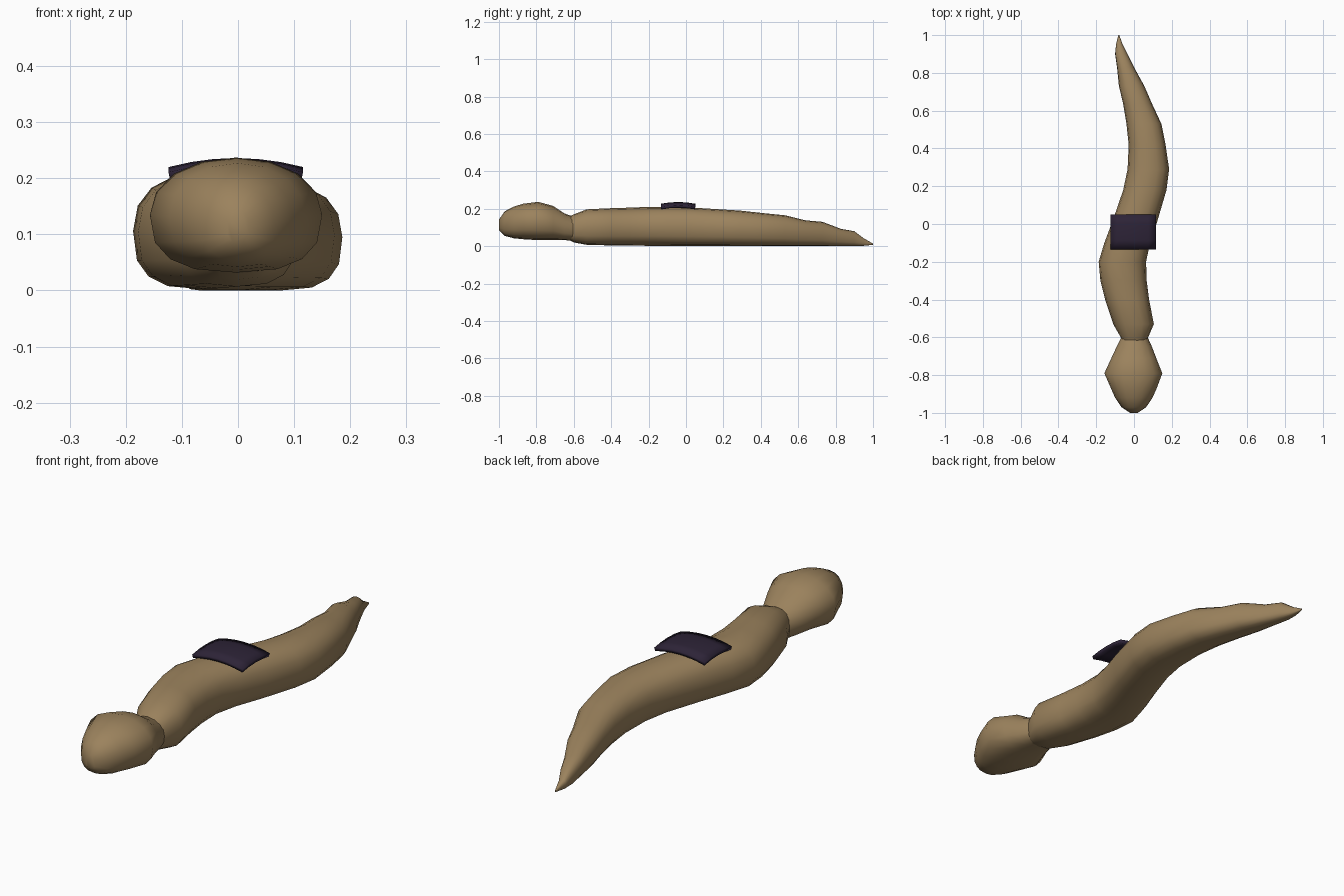
import bpy, bmesh, math

if "Cube" in bpy.data.objects:
    bpy.data.objects.remove(bpy.data.objects["Cube"])


def material(name, rgb):
    m = bpy.data.materials.new(name)
    m.diffuse_color = (*rgb, 1)
    m.use_nodes = True
    m.node_tree.nodes["Principled BSDF"].inputs["Base Color"].default_value = m.diffuse_color
    return m


tan = material("tan skin", (0.33, 0.225, 0.11))
purple = material("dark purple", (0.026, 0.017, 0.038))


def finish(bm, name, mat, angle):
    bmesh.ops.recalc_face_normals(bm, faces=bm.faces)
    me = bpy.data.meshes.new(name)
    bm.to_mesh(me)
    bm.free()
    ob = bpy.data.objects.new(name, me)
    bpy.context.collection.objects.link(ob)
    me.materials.append(mat)
    bpy.ops.object.select_all(action='DESELECT')
    ob.select_set(True)
    bpy.context.view_layer.objects.active = ob
    bpy.ops.object.shade_smooth_by_angle(angle=math.radians(angle))
    return ob


def loft(name, sections, power, sides=16):
    """Skin rounded sections given as y, left, right, bottom, top."""
    bm = bmesh.new()
    rings = []
    for y, x0, x1, z0, z1 in sections:
        ring = []
        for i in range(sides):
            a = 2 * math.pi * i / sides
            c, s = math.cos(a), math.sin(a)
            # squarer belly, rounder back
            p = 2 / (power + (0.5 if s < 0 else 0))
            x = (x0 + x1) / 2 + (x1 - x0) / 2 * math.copysign(abs(c) ** p, c)
            z = (z0 + z1) / 2 + (z1 - z0) / 2 * math.copysign(abs(s) ** p, s)
            ring.append(bm.verts.new((x, y, z)))
        rings.append(ring)
    for a, b in zip(rings, rings[1:]):
        for i in range(sides):
            j = (i + 1) % sides
            bm.faces.new((a[i], a[j], b[j], b[i]))
    bm.faces.new(rings[0])
    bm.faces.new(rings[-1])
    return finish(bm, name, tan, 60)


# winding body, neck to tail tip
loft("body", [
    (-0.64, -0.06, 0.06, 0.04, 0.15),
    (-0.60, -0.07, 0.075, 0.02, 0.17),
    (-0.53, -0.11, 0.105, 0.007, 0.197),
    (-0.40, -0.153, 0.08, 0.004, 0.203),
    (-0.30, -0.178, 0.067, 0.003, 0.206),
    (-0.20, -0.187, 0.064, 0.002, 0.21),
    (-0.10, -0.157, 0.085, 0.002, 0.21),
    (0.02, -0.112, 0.125, 0.001, 0.207),
    (0.18, -0.057, 0.172, 0.001, 0.197),
    (0.29, -0.034, 0.186, 0.0, 0.19),
    (0.42, -0.028, 0.167, 0.0, 0.176),
    (0.53, -0.04, 0.145, 0.0, 0.165),
    (0.64, -0.058, 0.094, 0.0, 0.138),
    (0.73, -0.08, 0.055, 0.0, 0.13),
    (0.83, -0.09, 0.0, 0.0, 0.092),
    (0.90, -0.1, -0.034, 0.0, 0.08),
    (0.95, -0.095, -0.06, 0.002, 0.042),
    (1.0, -0.083, -0.078, 0.007, 0.014),
], 2.3)

# rounded head
loft("head", [
    (-0.595, -0.065, 0.07, 0.03, 0.155),
    (-0.65, -0.092, 0.095, 0.032, 0.175),
    (-0.71, -0.12, 0.118, 0.034, 0.215),
    (-0.79, -0.157, 0.15, 0.032, 0.237),
    (-0.87, -0.122, 0.12, 0.037, 0.227),
    (-0.92, -0.1, 0.098, 0.042, 0.212),
    (-0.97, -0.066, 0.064, 0.055, 0.186),
    (-1.0, -0.02, 0.02, 0.085, 0.142),
], 2.1)

# thin arched patch draped over the back
bm = bmesh.new()
nx, ny = 6, 4
grid = []
for j in range(ny + 1):
    v = j / ny * 2 - 1
    row = []
    for i in range(nx + 1):
        u = i / nx * 2 - 1
        z = 0.236 - 0.016 * u * u - 0.009 * v * v
        row.append(bm.verts.new((-0.004 + 0.12 * u, -0.042 + 0.092 * v, z)))
    grid.append(row)
for j in range(ny):
    for i in range(nx):
        bm.faces.new((grid[j][i], grid[j][i + 1],
                      grid[j + 1][i + 1], grid[j + 1][i]))
patch = finish(bm, "back_patch", purple, 40)
mod = patch.modifiers.new("thickness", 'SOLIDIFY')
mod.thickness = 0.015
mod.offset = -1
